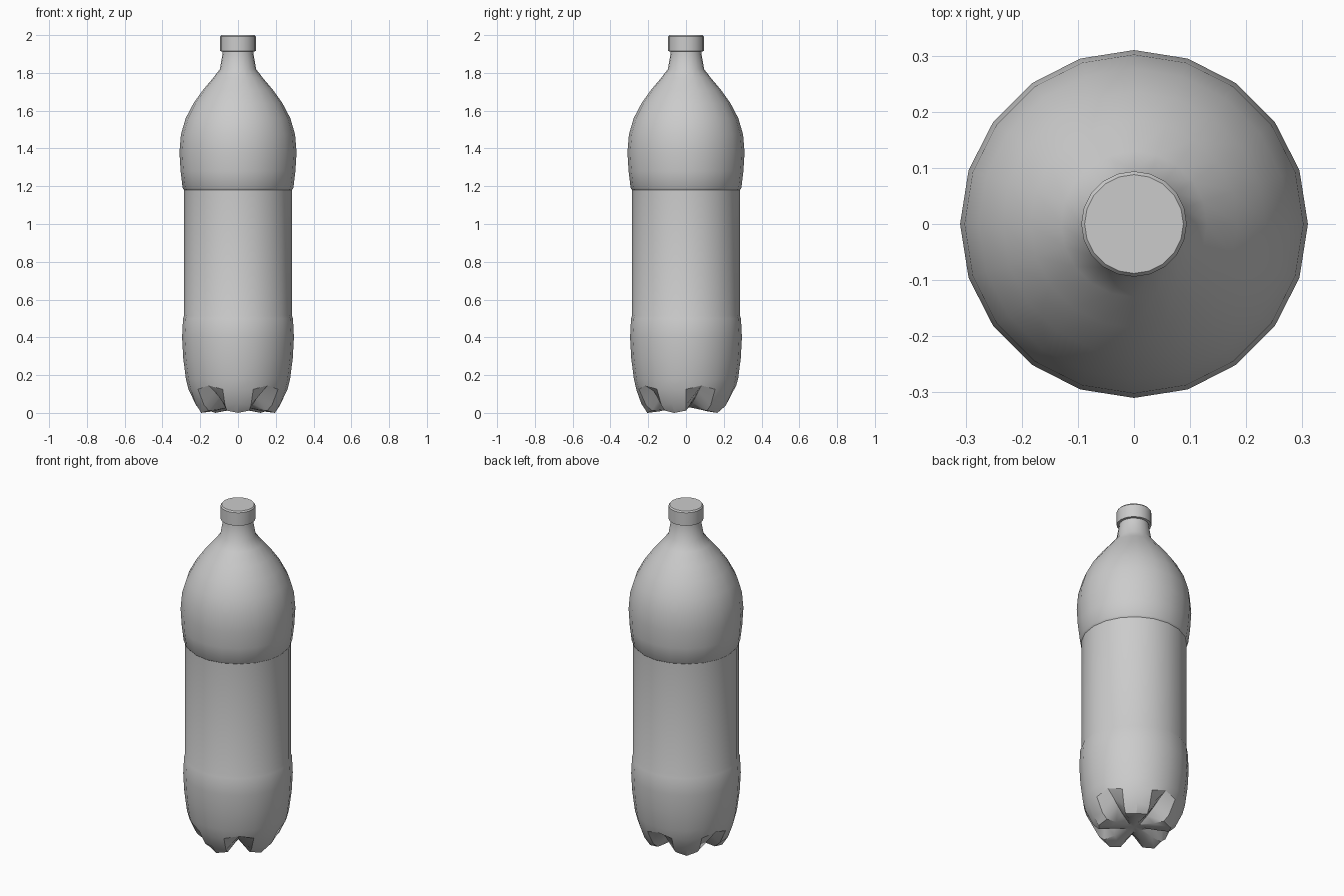
import bpy, bmesh, math

SIDES = 20      # facets around the bottle
LOBE = 4        # facets per foot lobe, giving five feet

if "Cube" in bpy.data.objects:
    bpy.data.objects.remove(bpy.data.objects["Cube"], do_unlink=True)


def lathe(name, rings, bottom=None, top=None):
    """Skin rings of (radius, z); a ring may hold three pairs for lobe, flank and valley."""
    bm = bmesh.new()
    loops = []
    for ring in rings:
        loop = []
        for k in range(SIDES):
            phase = min(k % LOBE, LOBE - k % LOBE)
            r, z = ring[phase] if isinstance(ring[0], tuple) else ring
            a = math.tau * k / SIDES - math.pi / 2
            loop.append(bm.verts.new((r * math.cos(a), r * math.sin(a), z)))
        loops.append(loop)
    for low, high in zip(loops, loops[1:]):
        for k in range(SIDES):
            n = (k + 1) % SIDES
            bm.faces.new((low[k], low[n], high[n], high[k]))
    for loop, z in ((loops[0], bottom), (loops[-1], top)):
        if z is not None:
            pole = bm.verts.new((0, 0, z))
            for k in range(SIDES):
                bm.faces.new((loop[k], loop[(k + 1) % SIDES], pole))
    bmesh.ops.recalc_face_normals(bm, faces=bm.faces)
    mesh = bpy.data.meshes.new(name)
    bm.to_mesh(mesh)
    bm.free()
    obj = bpy.data.objects.new(name, mesh)
    bpy.context.collection.objects.link(obj)
    bpy.ops.object.select_all(action='DESELECT')
    obj.select_set(True)
    bpy.context.view_layer.objects.active = obj
    bpy.ops.object.shade_smooth_by_angle(angle=math.radians(32))
    return obj


# Five-footed base: each ring as lobe centre, flank, valley
base = [
    (0.05, 0.03),
    ((0.14, 0.008), (0.125, 0.018), (0.11, 0.055)),
    ((0.205, 0.0), (0.19, 0.012), (0.165, 0.085)),
    ((0.237, 0.05), (0.222, 0.04), (0.21, 0.115)),
    ((0.262, 0.12), (0.262, 0.125), (0.266, 0.145)),
]

# Lower bulge, recessed label band, shoulder and neck
body = [
    (0.276, 0.18), (0.29, 0.29), (0.296, 0.4), (0.291, 0.5),
    (0.285, 0.515), (0.285, 1.18),
    (0.293, 1.19), (0.304, 1.28), (0.31, 1.38), (0.302, 1.475),
    (0.277, 1.56), (0.235, 1.64), (0.185, 1.71), (0.13, 1.775),
    (0.096, 1.82), (0.082, 1.9), (0.08, 1.93),
]
lathe("bottle_body", base + body, bottom=0.035, top=1.93)

# Screw cap
lathe("bottle_cap", [(0.08, 1.913), (0.094, 1.915), (0.094, 1.992), (0.088, 2.0)],
      bottom=1.913, top=2.0)
